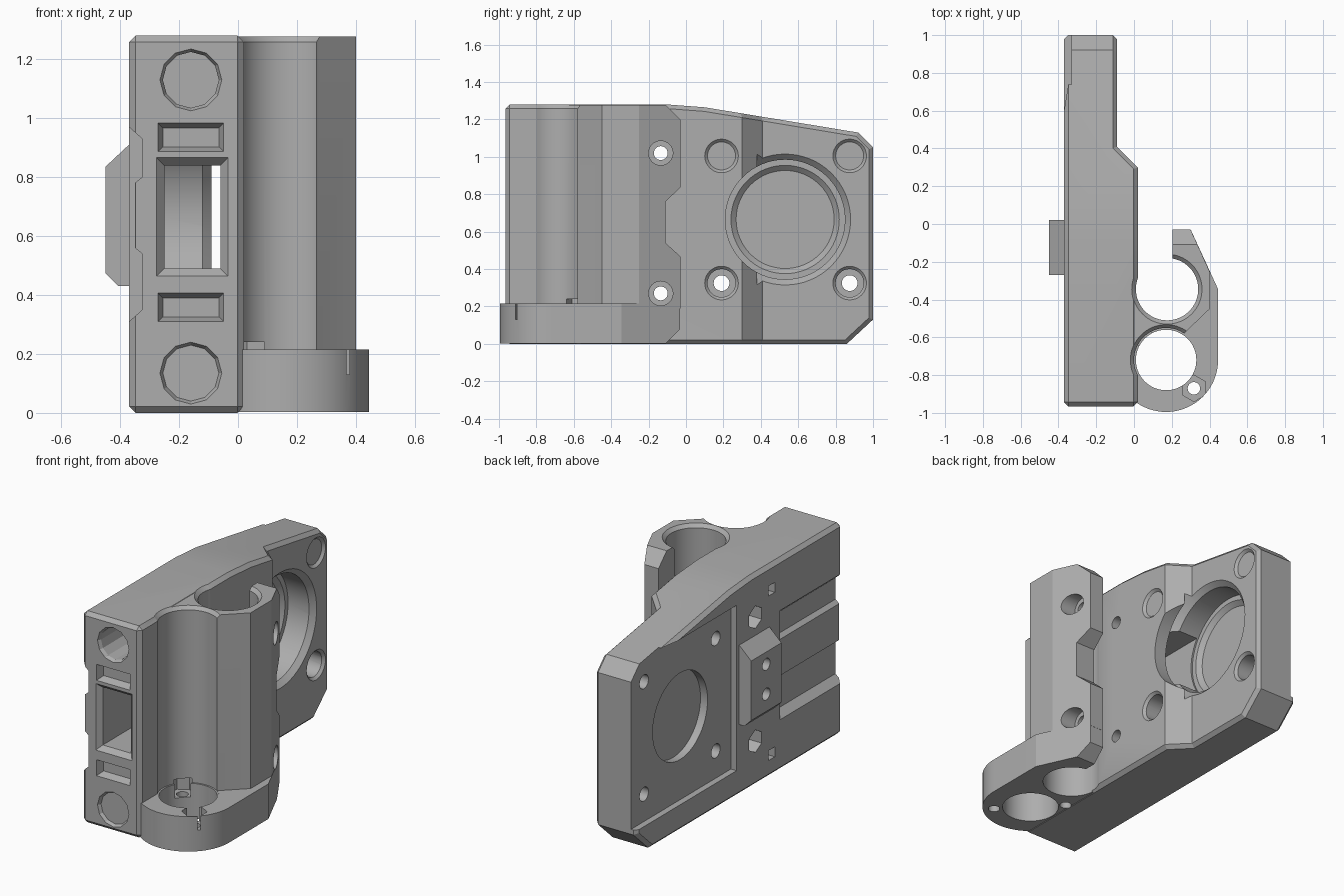
import bpy, bmesh, math
from mathutils import Vector, Matrix

cube = bpy.data.objects.get("Cube")
if cube:
    bpy.data.objects.remove(cube, do_unlink=True)

grey = bpy.data.materials.new("matte_grey")
grey.use_nodes = True
grey.diffuse_color = (0.42, 0.42, 0.42, 1)
grey.node_tree.nodes["Principled BSDF"].inputs["Base Color"].default_value = (0.42, 0.42, 0.42, 1)
AXES = {"x": Vector((1, 0, 0)), "y": Vector((0, 1, 0)), "z": Vector((0, 0, 1))}


def finish(name, bm):
    bmesh.ops.recalc_face_normals(bm, faces=bm.faces)
    mesh = bpy.data.meshes.new(name)
    bm.to_mesh(mesh)
    bm.free()
    mesh.materials.append(grey)
    obj = bpy.data.objects.new(name, mesh)
    bpy.context.collection.objects.link(obj)
    return obj


def place(axis, a, b, t):
    return {"x": (t, a, b), "y": (a, t, b), "z": (a, b, t)}[axis]


def prism(name, axis, pts, start, end):
    """Extrude a closed outline along an axis."""
    bm = bmesh.new()
    lo = [bm.verts.new(place(axis, a, b, start)) for a, b in pts]
    hi = [bm.verts.new(place(axis, a, b, end)) for a, b in pts]
    bm.faces.new(lo)
    bm.faces.new(hi)
    for i in range(len(pts)):
        j = (i + 1) % len(pts)
        bm.faces.new((lo[i], lo[j], hi[j], hi[i]))
    return finish(name, bm)


def rod(axis, a, b, start, end, r1, r2=None, sides=64):
    """Cylinder or cone cutter along an axis."""
    bm = bmesh.new()
    rot = AXES[axis].to_track_quat("Z", "Y").to_matrix().to_4x4()
    centre = Matrix.Translation(place(axis, a, b, (start + end) / 2))
    bmesh.ops.create_cone(bm, cap_ends=True, segments=sides, radius1=r1,
                          radius2=r1 if r2 is None else r2,
                          depth=end - start, matrix=centre @ rot)
    return finish("cutter", bm)


def box(x0, x1, y0, y1, z0, z1, flare=0):
    """Box cutter, optionally widened at its front end."""
    bm = bmesh.new()
    bmesh.ops.create_cube(bm, size=1)
    for v in bm.verts:
        sx, front, sz = v.co.x > 0, v.co.y < 0, v.co.z > 0
        f = flare if front else 0
        v.co = (x1 + f if sx else x0 - f, y0 if front else y1, z1 + f if sz else z0 - f)
    return finish("cutter", bm)


def apply(obj, mod):
    bpy.context.view_layer.objects.active = obj
    bpy.ops.object.modifier_apply(modifier=mod.name)


def combine(obj, tool, op="DIFFERENCE"):
    mod = obj.modifiers.new("bool", "BOOLEAN")
    mod.operation, mod.solver, mod.object = op, "EXACT", tool
    apply(obj, mod)
    bpy.data.objects.remove(tool, do_unlink=True)


# Main block and motor plate
body = prism("motor_bracket", "x", [(-0.965, 0), (0.86, 0), (1, 0.13), (1, 1.05),
             (0.92, 1.13), (0.1, 1.265), (-0.1, 1.28), (-0.965, 1.28)], -0.37, 0.02)
combine(body, prism("cutter", "z", [(-0.09, 1.2), (-0.09, 0.41), (0.02, 0.3),
                                    (0.1, 0.22), (0.1, 1.2)], -0.1, 1.4))
bevel = body.modifiers.new("chamfer", "BEVEL")
bevel.width, bevel.segments = 0.022, 1
bevel.limit_method, bevel.angle_limit = "ANGLE", math.radians(50)
apply(body, bevel)

# Bearing clamp with its flap
clamp = prism("clamp", "z", [(-0.1, -0.36), (0.205, -0.36), (0.205, -0.03), (0.3, -0.03),
              (0.4, -0.25), (0.4, -0.45), (0.27, -0.575), (0.17, -0.7), (-0.1, -0.7)],
              0.19, 1.278)
combine(body, clamp, "UNION")

# Rounded foot around the screw hole
SX, SY = 0.17, -0.72
arc = [(SX + 0.275 * math.cos(t), SY + 0.275 * math.sin(t))
       for t in (-math.radians(i * 5) for i in range(31))]
foot = prism("foot", "z", [(-0.1, -0.362), (0.206, -0.362), (0.206, -0.031), (0.301, -0.031),
             (0.445, -0.345)] + arc, 0.003, 0.215)
combine(body, foot, "UNION")

# Tensioner pad on the flat side
combine(body, prism("pad", "y", [(-0.3, 0.43), (-0.405, 0.43), (-0.45, 0.475), (-0.45, 0.835),
                                 (-0.37, 0.91), (-0.3, 0.91)], -0.27, 0.02), "UNION")

# Flap notch and clipped flap corners
for pts in ([(0.1, 0.96), (-0.11, 0.76), (-0.11, 0.54), (0.1, 0.35)],
            [(-0.13, 1.3), (0, 1.17), (0, 1.3)],
            [(-0.13, -0.02), (0, 0.11), (0, -0.02)]):
    combine(body, prism("cutter", "x", pts, 0.1, 0.6))

# Bearing bore and screw clearance, with chamfered rims
BX, BY = 0.175, -0.345
combine(body, rod("z", BX, BY, -0.1, 1.4, 0.165))
combine(body, rod("z", BX, BY, 1.258, 1.298, 0.165, 0.205))
combine(body, rod("z", SX, SY, -0.1, 0.3, 0.16))
combine(body, rod("z", SX, SY, 0.214, 1.4, 0.17))
combine(body, rod("z", SX, SY, 1.258, 1.298, 0.17, 0.205))

# Nut traps in the foot
for x, y in ((0.317, -0.87), (0.03, -0.575)):
    combine(body, rod("z", x, y, -0.1, 0.2, 0.033, sides=24))
    combine(body, rod("z", x, y, 0.13, 0.24, 0.07, sides=6))

# Motor opening with inner lip
MY, MZ = 0.53, 0.665
combine(body, rod("x", MY, MZ, -0.6, 0.2, 0.262))
combine(body, rod("x", MY, MZ, -0.26, 0.2, 0.32))
combine(body, rod("x", MY, MZ, -0.12, -0.06, 0.32, 0.38))
combine(body, rod("x", MY, MZ, -0.285, -0.255, 0.262, 0.295))

# Motor seat, opening to the rear
combine(body, box(-0.6, -0.332, 0.045, 1.2, 0.16, 1.16))

# Motor screws with wide access holes
for y in (0.19, 0.875):
    for z in (0.325, 1.005):
        face = 0.02 if y < 0.3 else -0.09
        combine(body, rod("x", y, z, -0.6, 0.2, 0.042, sides=32))
        combine(body, rod("x", y, z, -0.24, 0.2, 0.075, sides=32))
        combine(body, rod("x", y, z, face - 0.015, face + 0.015, 0.075, 0.105, sides=32))

# Belt channel through the block
combine(body, box(-0.25, -0.06, -1.2, 0.5, 0.49, 0.84))
combine(body, box(-0.25, -0.06, -0.975, -0.935, 0.49, 0.84, 0.035))

# Mirrored details above and below the channel
for rod_z, slot_z, bolt_z in ((1.13, 0.935, 1.02), (0.135, 0.358, 0.27)):
    combine(body, rod("y", -0.16, rod_z, -1.2, -0.22, 0.095, sides=12))
    combine(body, rod("y", -0.16, rod_z, -0.975, -0.945, 0.11, 0.095, sides=12))
    combine(body, box(-0.255, -0.065, -0.975, -0.92, slot_z - 0.032, slot_z + 0.032, 0.02))
    combine(body, box(-0.5, -0.16, -0.32, -0.26, rod_z - 0.03, rod_z + 0.03))
    combine(body, rod("x", -0.135, bolt_z, -0.6, 0.6, 0.037, sides=32))
    combine(body, rod("x", -0.135, bolt_z, 0.275, 0.6, 0.065, sides=32))
    combine(body, rod("x", -0.135, bolt_z, -0.6, -0.29, 0.068, sides=6))

# Long grooves on the flat side
combine(body, prism("cutter", "y", [(-0.4, 0.997), (-0.325, 0.93), (-0.325, 0.8),
                    (-0.35, 0.78), (-0.35, 0.56), (-0.325, 0.54), (-0.325, 0.35),
                    (-0.4, 0.283)], -1.2, -0.37))

# Pad screw holes
for z in (0.58, 0.76):
    combine(body, rod("x", -0.125, z, -0.6, -0.2, 0.036, sides=24))

# Crisp edges, smooth bores
bpy.ops.object.select_all(action="DESELECT")
body.select_set(True)
bpy.context.view_layer.objects.active = body
bpy.ops.object.shade_smooth_by_angle(angle=math.radians(20))
